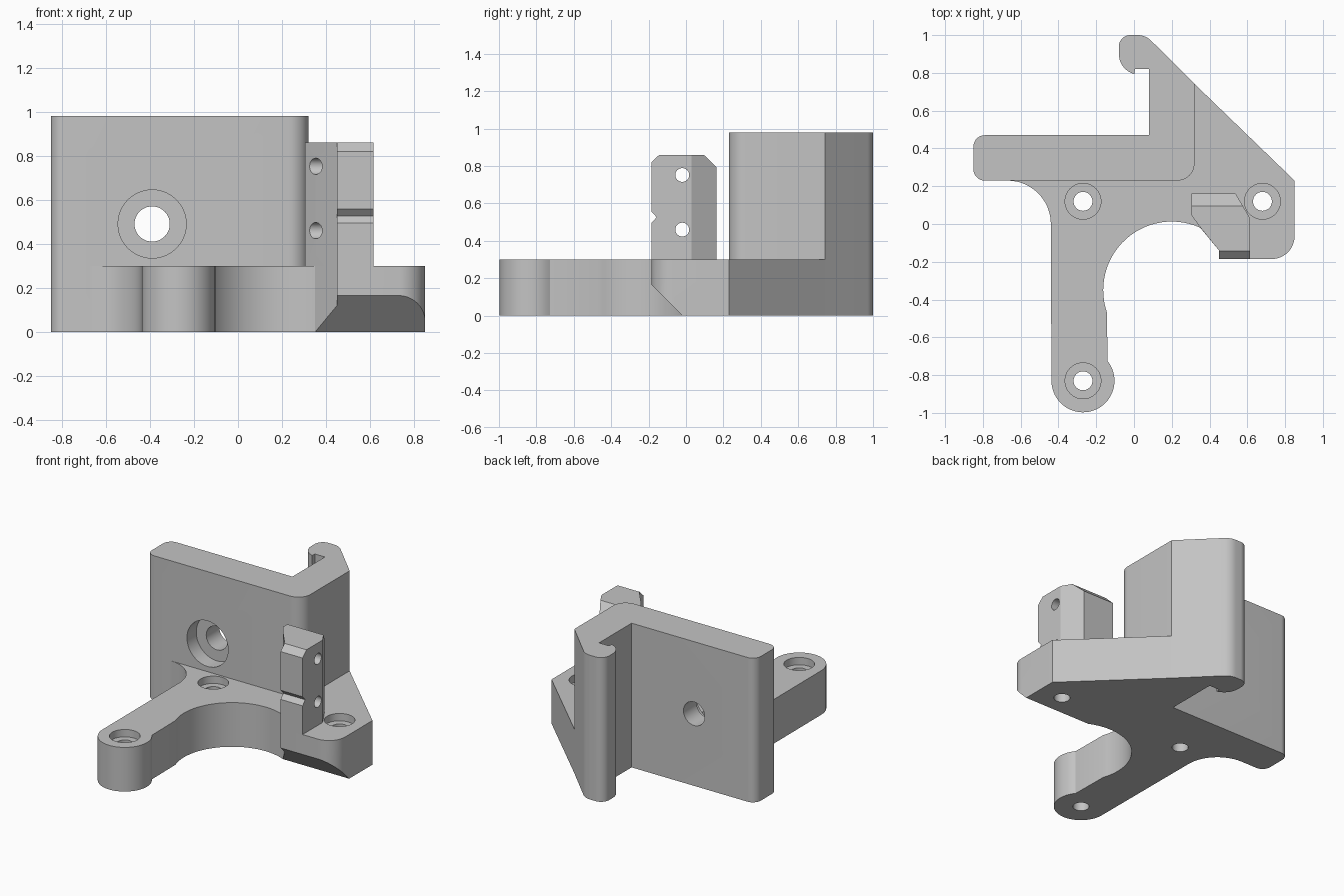
import bpy
import bmesh
from math import radians, cos, sin

if "Cube" in bpy.data.objects:
    bpy.data.objects.remove(bpy.data.objects["Cube"])

grey = bpy.data.materials.new("plain_grey")
grey.use_nodes = True
colour = (0.55, 0.55, 0.55, 1)
grey.diffuse_color = colour
grey.node_tree.nodes["Principled BSDF"].inputs["Base Color"].default_value = colour

# How a 2D profile point and an extrusion depth become a 3D point
PLANES = {
    "xy": lambda u, v, d: (u, v, d),
    "xz": lambda u, v, d: (u, d, v),
    "yz": lambda u, v, d: (d, u, v),
}


def arc(cx, cy, r, start, end, steps=12):
    angles = [radians(start + (end - start) * i / steps) for i in range(steps + 1)]
    return [(cx + r * cos(a), cy + r * sin(a)) for a in angles]


def prism(name, profile, low, high, plane="xy"):
    """Extrude a closed profile between two depths."""
    place = PLANES[plane]
    bm = bmesh.new()
    bottom = [bm.verts.new(place(u, v, low)) for u, v in profile]
    top = [bm.verts.new(place(u, v, high)) for u, v in profile]
    bm.faces.new(bottom)
    bm.faces.new(top)
    for i in range(len(profile)):
        j = (i + 1) % len(profile)
        bm.faces.new((bottom[i], bottom[j], top[j], top[i]))
    bmesh.ops.recalc_face_normals(bm, faces=bm.faces)
    mesh = bpy.data.meshes.new(name)
    bm.to_mesh(mesh)
    bm.free()
    mesh.materials.append(grey)
    obj = bpy.data.objects.new(name, mesh)
    bpy.context.collection.objects.link(obj)
    return obj


def combine(obj, tool, operation="DIFFERENCE"):
    """Apply a boolean and discard the tool."""
    tool.hide_render = True
    mod = obj.modifiers.new("shape", "BOOLEAN")
    mod.operation = operation
    mod.solver = "EXACT"
    mod.object = tool
    bpy.context.view_layer.update()
    graph = bpy.context.evaluated_depsgraph_get()
    mesh = bpy.data.meshes.new_from_object(obj.evaluated_get(graph))
    obj.modifiers.clear()
    obj.data = mesh
    bpy.data.objects.remove(tool)


def drill(obj, u, v, r, low, high, plane="xy"):
    circle = arc(u, v, r, 0, 360, 40)[:-1]
    combine(obj, prism("drill", circle, low, high, plane))


# Base plate: leg with round foot, large round cutout, angled back edge
base_outline = (
    arc(-0.67, 0, 0.23, 90, 0)
    + arc(-0.27, -0.83, 0.167, 180, 398, 32)
    + [(-0.14, -0.73)]
    + arc(0.2, -0.35, 0.363, 199, 65.5, 28)
    + [(0.45, -0.14), (0.45, -0.185)]
    + arc(0.73, -0.065, 0.12, -90, 0)
    + [(0.85, 0.23), (0.32, 0.742)]
    + arc(0.23, 0.32, 0.09, 0, -90)
)
base = prism("base_plate", base_outline, 0, 0.3)

# Sloped underside at the front of the right-hand lobe
combine(base, prism("slope", [(0.08, -0.1), (-0.3, 0.28), (-0.3, -0.1)], 0.34, 1, "yz"))

# Counterbored screw holes
for x, y in [(-0.27, 0.12), (0.68, 0.12), (-0.27, -0.83)]:
    drill(base, x, y, 0.05, -0.1, 0.4)
    drill(base, x, y, 0.095, 0.25, 0.4)

# Upright wall with a hooked return at the back
wall_outline = (
    arc(-0.79, 0.29, 0.06, 180, 270)
    + arc(0.23, 0.32, 0.09, -90, 0)
    + [(0.32, 0.742)]
    + arc(0.02, 0.9, 0.1, 45, 90)
    + arc(-0.02, 0.94, 0.06, 90, 180)
    + arc(0.03, 0.9, 0.11, 180, 255)
    + [(0.005, 0.82), (0.08, 0.82), (0.08, 0.47)]
    + arc(-0.79, 0.41, 0.06, 90, 180)
)
wall = prism("upright_wall", wall_outline, 0, 0.98)
drill(wall, -0.39, 0.49, 0.08, 0.1, 0.6, "xz")
drill(wall, -0.39, 0.49, 0.155, 0.1, 0.33, "xz")

# Post: plan shape trimmed by a chamfered, notched side profile
post_plan = [(0.305, 0.2), (0.305, 0.045), (0.353, -0.021), (0.45, -0.14),
             (0.45, -0.22), (0.615, -0.22), (0.615, 0.03), (0.515, 0.2)]
post_side = [(-0.185, 0.2), (-0.185, 0.495), (-0.157, 0.526), (-0.185, 0.557),
             (-0.185, 0.82), (-0.143, 0.86), (0.095, 0.86), (0.162, 0.795),
             (0.162, 0.2)]
post = prism("post", post_plan, 0.3, 1)
combine(post, prism("side_trim", post_side, 0, 1, "yz"), "INTERSECT")
for z in (0.46, 0.752):
    drill(post, -0.02, z, 0.037, 0.2, 0.8, "yz")

# Smooth the curved sides, keep edges sharp
for obj in bpy.context.view_layer.objects:
    obj.select_set(obj in (base, wall, post))
bpy.context.view_layer.objects.active = base
bpy.ops.object.shade_smooth_by_angle(angle=radians(25))
